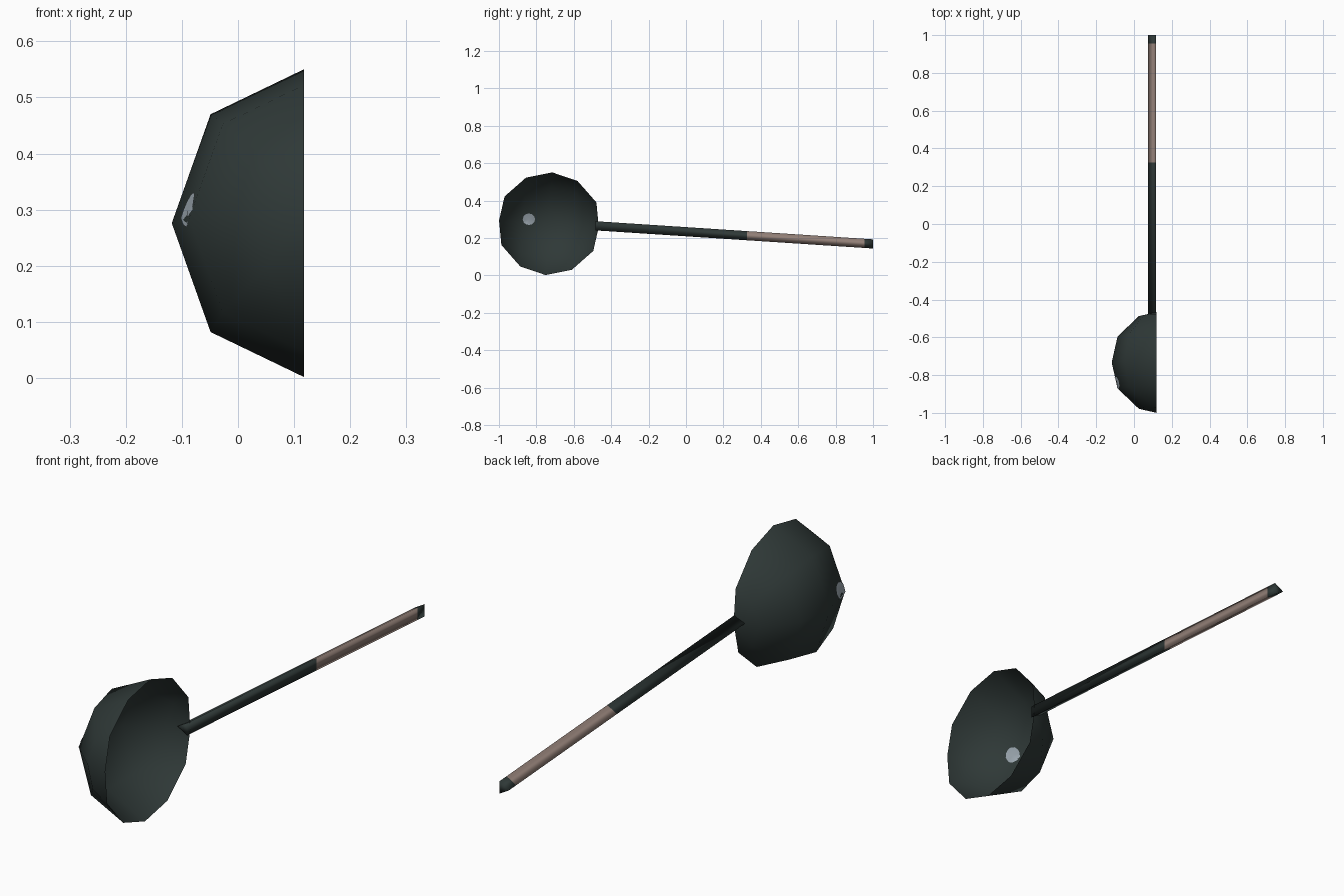
import bpy, bmesh, math
from mathutils import Vector, Matrix
from mathutils.bvhtree import BVHTree

if "Cube" in bpy.data.objects:
    bpy.data.objects.remove(bpy.data.objects["Cube"])


def material(name, rgb):
    m = bpy.data.materials.new(name)
    m.diffuse_color = (*rgb, 1)
    m.use_nodes = True
    m.node_tree.nodes["Principled BSDF"].inputs["Base Color"].default_value = m.diffuse_color
    return m


IRON = material("dark iron", (0.028, 0.040, 0.038))
WOOD = material("dull brown grip", (0.29, 0.215, 0.185))
SHINE = material("pale grey", (0.36, 0.42, 0.47))


def finish(bm, name, mats, smooth=True):
    me = bpy.data.meshes.new(name)
    for f in bm.faces:
        f.smooth = smooth
    bm.to_mesh(me)
    bm.free()
    ob = bpy.data.objects.new(name, me)
    for m in mats:
        me.materials.append(m)
    bpy.context.collection.objects.link(ob)
    return ob


TILT = Matrix.Rotation(math.radians(-3.7), 4, 'X')
CENTRE = Vector((0.118, -0.733, 0.276))


def place(x, y, z):
    return CENTRE + TILT @ Vector((x, y, z))


# Bowl: open half-sphere sheet, poles on the rim along the handle axis
# rings are (position along axis, half height, depth)
rings = [(-0.246, 0.13, 0.092), (-0.138, 0.238, 0.205), (0, 0.275, 0.236),
         (0.138, 0.238, 0.205), (0.246, 0.13, 0.092)]
bm = bmesh.new()
rows = []
for y, h, d in rings:
    rows.append([bm.verts.new(place(-d * math.sin(i * math.pi / 4), y,
                                    h * math.cos(i * math.pi / 4))) for i in range(5)])
for a, b in zip(rows, rows[1:]):
    for i in range(4):
        bm.faces.new((a[i], a[i + 1], b[i + 1], b[i]))
for row, y in ((rows[0], -0.267), (rows[-1], 0.267)):
    pole = bm.verts.new(place(0, y, 0))
    for i in range(4):
        bm.faces.new((pole, row[i], row[i + 1]))
bmesh.ops.recalc_face_normals(bm, faces=bm.faces)
bm.normal_update()
if sum(f.normal.x * f.calc_area() for f in bm.faces) > 0:
    bmesh.ops.reverse_faces(bm, faces=bm.faces)
bowl_tree = BVHTree.FromBMesh(bm)
finish(bm, "bowl", [IRON])

# Pale spot: thin patch following the sheet on both sides
bm = bmesh.new()
for off in (-0.003, 0.003):
    def on_bowl(y, z):
        hit = bowl_tree.ray_cast(Vector((-1, y, z)), Vector((1, 0, 0)))[0]
        return bm.verts.new((hit.x + off, y, z))
    mid = on_bowl(-0.84, 0.30)
    rim = [on_bowl(-0.84 + 0.033 * math.cos(i * math.pi / 6),
                   0.30 + 0.031 * math.sin(i * math.pi / 6)) for i in range(12)]
    for i in range(12):
        tri = (mid, rim[i], rim[(i + 1) % 12])
        bm.faces.new(tri if off > 0 else tri[::-1])
finish(bm, "pale_spot", [SHINE])

# Handle: three-sided bar, flat side to +x, with a brown grip section
bm = bmesh.new()
sections = []
for y in (-0.485, 0.325, 0.955, 1.0):
    zc = 0.264 + (y + 0.47) * (0.168 - 0.264) / 1.47
    sections.append([bm.verts.new((x, y, zc + dz))
                     for x, dz in ((0.117, 0.0245), (0.117, -0.0245), (0.075, 0))])
for k, (a, b) in enumerate(zip(sections, sections[1:])):
    for i in range(3):
        j = (i + 1) % 3
        f = bm.faces.new((a[i], a[j], b[j], b[i]))
        f.material_index = 1 if k == 1 else 0
bm.faces.new(sections[0])
bm.faces.new(sections[-1])
bmesh.ops.recalc_face_normals(bm, faces=bm.faces)
finish(bm, "handle", [IRON, WOOD])
